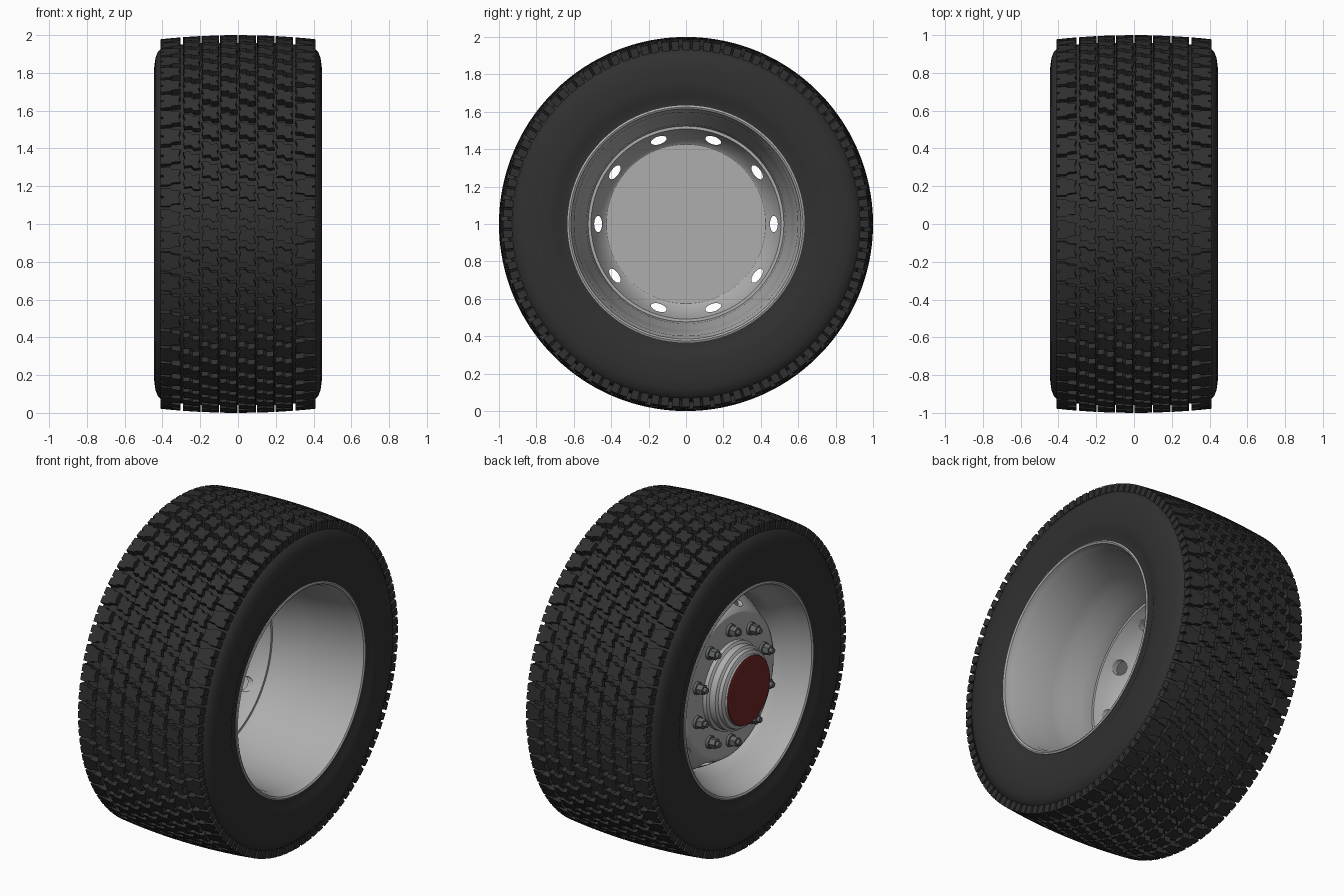
import bpy, bmesh
from math import sin, cos, pi, radians
from mathutils import Matrix, Vector

cube = bpy.data.objects.get("Cube")
if cube:
    bpy.data.objects.remove(cube, do_unlink=True)

AXLE = Vector((0, 0, 1))


def material(name, color):
    m = bpy.data.materials.new(name)
    m.use_nodes = True
    m.diffuse_color = (*color, 1)
    bsdf = next(n for n in m.node_tree.nodes if n.type == 'BSDF_PRINCIPLED')
    bsdf.inputs["Base Color"].default_value = (*color, 1)
    return m


RUBBER = material("black rubber", (0.03, 0.03, 0.03))
STEEL = material("grey steel", (0.42, 0.42, 0.42))
DARK = material("dark nut steel", (0.13, 0.135, 0.14))
RED = material("dark red cap", (0.16, 0.018, 0.018))


def polar(x, r, a):
    return Vector((x, r * cos(a), 1 + r * sin(a)))


def finish(bm, name, mat, smooth=30):
    bmesh.ops.recalc_face_normals(bm, faces=bm.faces)
    mesh = bpy.data.meshes.new(name)
    bm.to_mesh(mesh)
    bm.free()
    mesh.materials.append(mat)
    ob = bpy.data.objects.new(name, mesh)
    bpy.context.collection.objects.link(ob)
    bpy.ops.object.select_all(action='DESELECT')
    ob.select_set(True)
    bpy.context.view_layer.objects.active = ob
    if smooth:
        bpy.ops.object.shade_smooth_by_angle(angle=radians(smooth))
    return ob


def lathe(name, profile, mat, steps=96, closed=True):
    """Revolve (x, radius) points about the axle."""
    bm = bmesh.new()
    vs = [bm.verts.new(polar(x, r, 0)) for x, r in profile]
    pairs = list(zip(vs, vs[1:])) + ([(vs[-1], vs[0])] if closed else [])
    edges = [bm.edges.new(p) for p in pairs]
    bmesh.ops.spin(bm, geom=vs + edges, cent=AXLE, axis=(1, 0, 0),
                   angle=2 * pi, steps=steps, use_merge=True)
    bmesh.ops.remove_doubles(bm, verts=bm.verts, dist=1e-5)
    bmesh.ops.dissolve_degenerate(bm, dist=1e-5, edges=bm.edges)
    return finish(bm, name, mat)


# Tyre carcass: mirrored sidewall profile
side = [(0.385, 0.622), (0.425, 0.632), (0.425, 0.665), (0.438, 0.69),
        (0.445, 0.75), (0.445, 0.82), (0.437, 0.88), (0.424, 0.912),
        (0.405, 0.932), (0.385, 0.945), (0.2, 0.958)]
lathe("tyre_body", side + [(-x, r) for x, r in reversed(side)], RUBBER, 128)


# Tread: blocks laid out in (across, around) and raised radially
def crown(x):
    return 1.0 - 0.13 * x * x


def add_block(bm, outline, x0, a0, pitch, low, flip=1):
    bottom, top = [], []
    for u, v in outline:
        x, a = x0 + flip * u, a0 + v * pitch
        bottom.append(bm.verts.new(polar(x, low, a)))
        top.append(bm.verts.new(polar(x, crown(x), a)))
    bm.faces.new(top)
    n = len(top)
    for i in range(n):
        j = (i + 1) % n
        bm.faces.new((bottom[i], bottom[j], top[j], top[i]))


LUGS = 54
PITCH = 2 * pi / LUGS
rib_block = [(-0.046, -0.40), (-0.012, -0.42), (0.004, -0.26), (0.040, -0.30),
             (0.044, 0.02), (0.034, 0.08), (0.046, 0.40), (0.012, 0.42),
             (-0.004, 0.26), (-0.040, 0.30), (-0.044, -0.02), (-0.034, -0.08)]
shoulder_block = [(0.0, -0.30), (0.045, -0.33), (0.055, -0.42), (0.106, -0.42),
                  (0.106, -0.06), (0.090, -0.03), (0.090, 0.03), (0.106, 0.06),
                  (0.106, 0.42), (0.055, 0.42), (0.045, 0.33), (0.0, 0.30),
                  (0.010, 0.0)]

bm = bmesh.new()
for rib in range(6):
    x = (rib - 2.5) * 0.098
    for i in range(LUGS):
        add_block(bm, rib_block, x, (i + 0.5 * (rib % 2)) * PITCH, PITCH, 0.945)
finish(bm, "tread_blocks", RUBBER, 0)

bm = bmesh.new()
for s in (-1, 1):
    for i in range(LUGS):
        add_block(bm, shoulder_block, s * 0.304, (i + 0.25 * s) * PITCH, PITCH, 0.93, s)
finish(bm, "shoulder_lugs", RUBBER, 0)

# Rim barrel: inner surface from one lip to the other, then back outside
inner = [(0.432, 0.634), (0.436, 0.625), (0.430, 0.615), (0.395, 0.608),
         (0.375, 0.598), (0.13, 0.572), (0.06, 0.562), (-0.05, 0.532),
         (-0.14, 0.522), (-0.22, 0.526), (-0.27, 0.545), (-0.34, 0.59),
         (-0.395, 0.605), (-0.430, 0.615), (-0.436, 0.625), (-0.432, 0.634)]
outer = [(-0.41, 0.63), (-0.33, 0.615), (-0.22, 0.545), (-0.05, 0.545),
         (0.06, 0.578), (0.37, 0.615), (0.41, 0.63)]
lathe("rim_barrel", inner + outer, STEEL)

# Wheel disc: flat centre with a sloped, slotted edge
disc = lathe("wheel_disc", [(-0.30, 0), (-0.30, 0.425), (-0.288, 0.445),
                            (-0.20, 0.50), (-0.15, 0.526), (-0.13, 0.526),
                            (-0.13, 0.508), (-0.185, 0.488), (-0.265, 0.44),
                            (-0.275, 0.425), (-0.275, 0)], STEEL)

# Ventilation slots cut through the disc edge
bm = bmesh.new()
for i in range(10):
    a = i * pi / 5
    turn = Matrix.Translation(AXLE) @ Matrix.Rotation(a, 4, 'X')
    shape = (Matrix.Translation((-0.22, 0.47, 0)) @ Matrix.Diagonal((1, 0.021, 0.044, 1))
             @ Matrix.Rotation(pi / 2, 4, 'Y'))
    bmesh.ops.create_cone(bm, cap_ends=True, segments=20, radius1=1, radius2=1,
                          depth=0.3, matrix=turn @ shape)
cutter = finish(bm, "slot_cutter", STEEL, 0)
cutter.hide_render = True
mod = disc.modifiers.new("slots", 'BOOLEAN')
mod.operation = 'DIFFERENCE'
mod.solver = 'EXACT'
mod.object = cutter
bpy.ops.object.select_all(action='DESELECT')
disc.select_set(True)
bpy.context.view_layer.objects.active = disc
bpy.ops.object.modifier_apply(modifier=mod.name)
bpy.data.objects.remove(cutter, do_unlink=True)

# Stepped hub and its coloured end cap
lathe("hub", [(-0.29, 0), (-0.29, 0.265), (-0.325, 0.265), (-0.335, 0.25),
              (-0.375, 0.25), (-0.385, 0.235), (-0.405, 0.23), (-0.415, 0.21),
              (-0.425, 0.208), (-0.425, 0)], STEEL, 64)
lathe("hub_cap", [(-0.42, 0), (-0.42, 0.205), (-0.431, 0.205), (-0.434, 0.20),
                  (-0.434, 0)], RED, 64)

# Wheel nuts: washer, hexagon and stud
bm = bmesh.new()
for i in range(10):
    a = (i + 0.5) * pi / 5
    for radius, depth, sides in ((0.038, 0.018, 20), (0.031, 0.055, 6), (0.017, 0.075, 12)):
        place = (Matrix.Translation(polar(-0.298 - depth / 2, 0.34, a))
                 @ Matrix.Rotation(a, 4, 'X') @ Matrix.Rotation(pi / 2, 4, 'Y'))
        bmesh.ops.create_cone(bm, cap_ends=True, segments=sides, radius1=radius,
                              radius2=radius, depth=depth, matrix=place)
finish(bm, "wheel_nuts", DARK)
